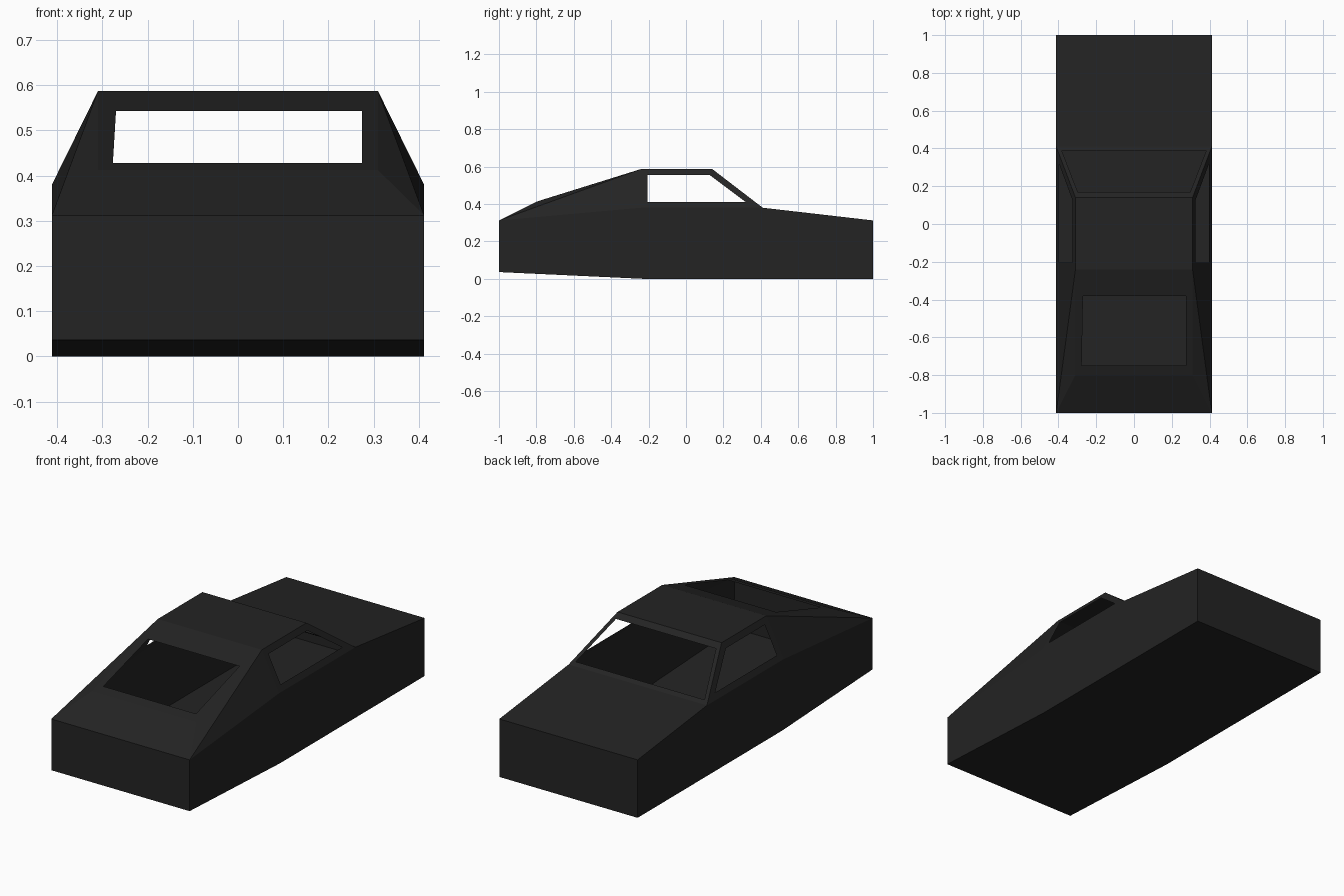
import bpy
import bmesh
from mathutils import Vector

if "Cube" in bpy.data.objects:
    bpy.data.objects.remove(bpy.data.objects["Cube"])

paint = bpy.data.materials.new("charcoal_paint")
paint.diffuse_color = (0.017, 0.017, 0.017, 1)
paint.use_nodes = True
paint.node_tree.nodes["Principled BSDF"].inputs["Base Color"].default_value = paint.diffuse_color

W, R = 0.412, 0.31          # half widths at the belt line and the roof
INSIDE = Vector((0, 0, 0.25))


def panel(name, polys, mirror=False):
    """Thin sheet part made of polygons, all facing outward."""
    bm = bmesh.new()
    for poly in polys:
        sides = (1, -1) if mirror else (1,)
        for s in sides:
            face = bm.faces.new([bm.verts.new((s * x, y, z)) for x, y, z in poly])
            face.normal_update()
            if face.normal.dot(face.calc_center_median() - INSIDE) < 0:
                face.normal_flip()
    bmesh.ops.remove_doubles(bm, verts=bm.verts, dist=0.0005)
    mesh = bpy.data.meshes.new(name)
    bm.to_mesh(mesh)
    bm.free()
    mesh.materials.append(paint)
    obj = bpy.data.objects.new(name, mesh)
    bpy.context.collection.objects.link(obj)
    return obj


def frame(outer, inner):
    """Quads between an outer loop and a matching window opening."""
    n = len(outer)
    return [(outer[i], outer[(i + 1) % n], inner[(i + 1) % n], inner[i]) for i in range(n)]


def across(half_a, a, half_b, b):
    """Symmetric four-cornered sheet between two (y, z) lines."""
    return [(-half_a, *a), (half_a, *a), (half_b, *b), (-half_b, *b)]


# Side profile points (y, z)
nose_low, keel, tail_low = (-1, 0.036), (-0.23, 0), (1, 0)
nose_top, belt_front, belt_rear, tail_top = (-1, 0.312), (-0.24, 0.38), (0.41, 0.38), (1, 0.312)
slope_low, roof_front, roof_rear = (-0.8, 0.412), (-0.24, 0.587), (0.14, 0.587)

# Lower body: floor, end walls and flat flanks
panel("floor", [across(W, nose_low, W, keel), across(W, keel, W, tail_low)])
panel("end_walls", [across(W, nose_low, W, nose_top), across(W, tail_low, W, tail_top)])
flank = [nose_low, keel, tail_low, tail_top, belt_rear, belt_front, nose_top]
panel("flanks", [[(W, *p) for p in flank]], mirror=True)

# Flat deck, roof and the short sloping lip
panel("deck", [across(W, belt_rear, W, tail_top)])
panel("roof", [across(R, roof_front, R, roof_rear)])
panel("end_lip", [across(W, nose_top, R, slope_low)])

# Sloping window frame with a rectangular opening
opening = [(-0.277, -0.75, 0.428), (0.275, -0.75, 0.428), (0.275, -0.38, 0.543), (-0.27, -0.38, 0.543)]
panel("sloping_window_frame", frame(across(R, slope_low, R, roof_front), opening))

# Windscreen frame with a tapered opening
panel("windscreen_frame", frame(across(W, belt_rear, R, roof_rear),
                                across(0.383, (0.39, 0.395), 0.298, (0.17, 0.564))))

# Triangular corner panels beside the slope
panel("corner_panels", [
    [(W, *nose_top), (R, *slope_low), (R, *roof_front)],
    [(W, *nose_top), (W, *belt_front), (R, *roof_front)]], mirror=True)


# Leaning side window frames
def lean(y, z):
    return (W - (z - 0.38) * (W - R) / 0.207, y, z)


side_outer = [lean(*p) for p in (belt_front, belt_rear, roof_rear, roof_front)]
side_inner = [lean(*p) for p in ((-0.205, 0.41), (0.32, 0.41), (0.125, 0.556), (-0.205, 0.556))]
panel("side_window_frames", frame(side_outer, side_inner), mirror=True)
